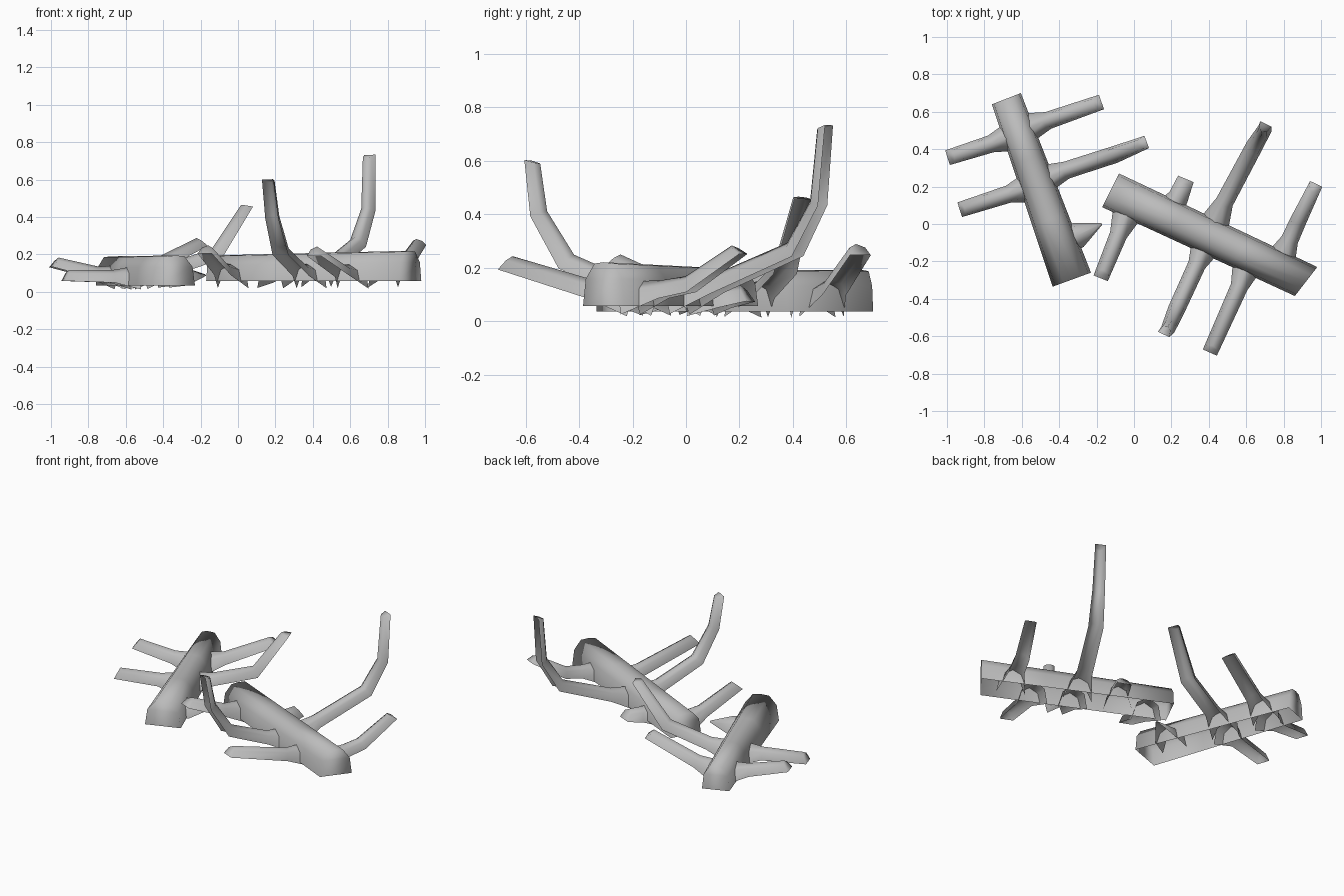
import bpy, bmesh
from mathutils import Vector

cube = bpy.data.objects.get("Cube")
if cube:
    bpy.data.objects.remove(cube, do_unlink=True)

bark = bpy.data.materials.new("grey bark")
bark.use_nodes = True
grey = (0.5, 0.5, 0.5, 1)
bark.diffuse_color = grey
bark.node_tree.nodes["Principled BSDF"].inputs["Base Color"].default_value = grey


def shell(name, rings, cap_start):
    """Skin a list of arches into a smooth shell, open underneath."""
    bm = bmesh.new()
    arches = [[bm.verts.new(p) for p in ring] for ring in rings]
    for a, b in zip(arches, arches[1:]):
        for i in range(len(a) - 1):
            bm.faces.new((a[i], b[i], b[i + 1], a[i + 1]))
    if cap_start:
        bm.faces.new(arches[0])
    bm.faces.new(arches[-1][::-1])
    for f in bm.faces:
        f.smooth = True
    mesh = bpy.data.meshes.new(name)
    bm.to_mesh(mesh)
    bm.free()
    mesh.materials.append(bark)
    obj = bpy.data.objects.new(name, mesh)
    bpy.context.collection.objects.link(obj)


# Half-round trunk section: (side offset, height fraction)
TRUNK = [(-1, 0), (-.87, .62), (-.45, .97), (0, 1), (.45, .97), (.87, .62), (1, 0)]


def log(name, start, end, bottom, tops, steps=3):
    """Trunk between two ends, each given as its two ground corners."""
    rings = []
    for s in range(steps + 1):
        t = s / steps
        right = Vector(start[0]).lerp(Vector(end[0]), t)
        left = Vector(start[1]).lerp(Vector(end[1]), t)
        top = tops[0] + (tops[1] - tops[0]) * t
        ring = []
        for side, h in TRUNK:
            p = right.lerp(left, (side + 1) / 2)
            ring.append((p.x, p.y, bottom + (top - bottom) * h))
        rings.append(ring)
    shell(name, rings, True)


# Arched branch section: (across, up)
ARCH = [(1, -.65), (.75, .35), (0, .8), (-.75, .35), (-1, -.65)]


def branch(name, path, widths):
    """Arched limb along a path, with a flared, two-pronged root in the trunk."""
    pts = [Vector(p) for p in path]
    heading = pts[-1] - pts[0]
    side = Vector((heading.y, -heading.x, 0)).normalized()
    rings = []
    for i, p in enumerate(pts):
        before = (p - pts[i - 1]).normalized() if i else Vector()
        after = (pts[i + 1] - p).normalized() if i < len(pts) - 1 else Vector()
        d = (before + after).normalized()
        across = (side - d * side.dot(d)).normalized()
        up = across.cross(d)
        slant = .45 if i == len(pts) - 1 else 0
        rings.append([p + widths[i] * (across * u + up * v - d * slant * v)
                      for u, v in ARCH])
    shell(name, rings, False)


# Trunks
log("long_log", ((-.17, .09), (-.08, .27)), ((.86, -.385), (.98, -.23)), .057, (.195, .22))
log("short_log", ((-.76, .64), (-.605, .70)), ((-.435, -.335), (-.23, -.26)), .035, (.19, .195))

# Branches of the long log
STRAIGHT = (.088, .047, .041)
BENT = (.088, .048, .046, .038, .033)
branch("back_tall_branch", [(.41, -.04, .08), (.48, .11, .135), (.635, .4, .265),
                            (.69, .49, .44), (.695, .515, .725)], BENT)
branch("back_end_branch", [(.77, -.22, .08), (.83, -.09, .115), (.875, .01, .135),
                           (.965, .195, .265)], (.088, .047, .044, .036))
branch("back_stub", [(.17, .05, .075), (.235, .14, .085), (.27, .225, .1)], (.085, .055, .045))
branch("front_short_branch", [(-.02, .1, .075), (-.08, -.05, .12), (-.17, -.27, .225)], STRAIGHT)
branch("front_tall_branch", [(.4, -.08, .075), (.34, -.21, .115), (.235, -.44, .22),
                             (.19, -.545, .4), (.168, -.57, .595)], BENT)
branch("front_long_branch", [(.62, -.18, .075), (.565, -.33, .11), (.413, -.67, .215)], STRAIGHT)

# Branches of the short log
branch("right_back_branch", [(-.62, .48, .07), (-.76, .43, .1), (-.98, .36, .155)], STRAIGHT)
branch("right_front_branch", [(-.54, .2, .07), (-.67, .16, .08), (-.92, .08, .085)], STRAIGHT)
branch("left_back_branch", [(-.61, .5, .07), (-.47, .55, .125), (-.195, .645, .265)], STRAIGHT)
branch("left_bent_branch", [(-.53, .22, .07), (-.37, .285, .115), (-.12, .365, .2),
                            (.045, .43, .46)], (.088, .047, .046, .035))
branch("broken_twig", [(-.4, -.1, .075), (-.3, -.06, .08), (-.175, 0, .09)], (.08, .07, .006))
